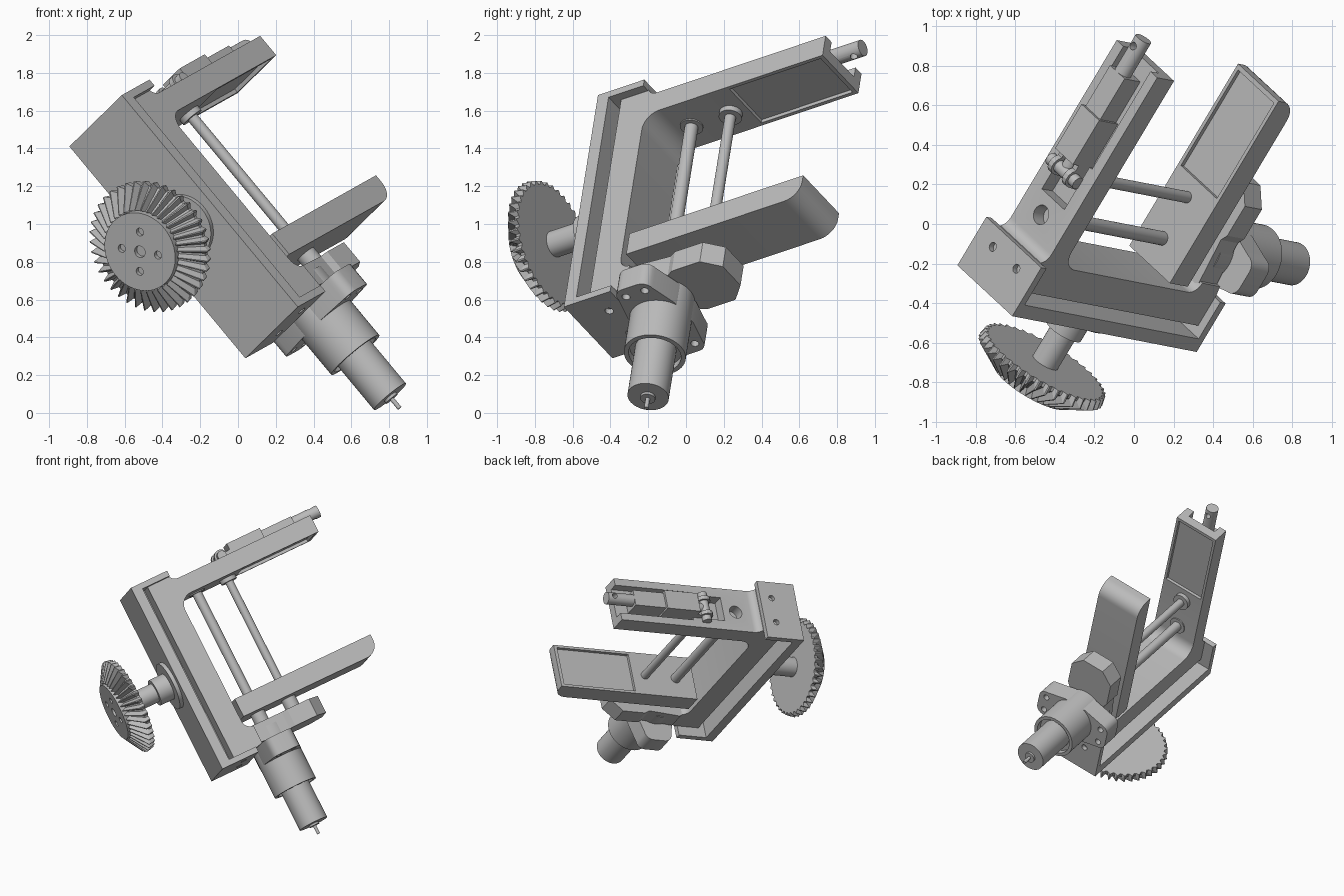
import bpy, bmesh
from math import pi, sin, cos
from mathutils import Matrix, Vector

if "Cube" in bpy.data.objects:
    bpy.data.objects.remove(bpy.data.objects["Cube"])

# Tilted frame: a runs along the rods, b along the fingers, c across the width
A = Vector((0.634, -0.123, -0.763)).normalized()
B = Vector((0.49, 0.826, 0.281))
B = (B - A * B.dot(A)).normalized()
C = A.cross(B)
FRAME = Matrix((A, B, C)).transposed().to_4x4()
MID = 0.64          # centre of the base width
FINGER_MID = 0.655  # centre of the finger width
AXIS = 0.255        # drive axis height along b
GEAR_A = -0.88      # middle of the base

grey = bpy.data.materials.new("machine grey")
grey.use_nodes = True
grey.diffuse_color = (0.5, 0.5, 0.5, 1)
grey.node_tree.nodes["Principled BSDF"].inputs["Base Color"].default_value = (0.5, 0.5, 0.5, 1)
parts = []


def finish(name, bm):
    bmesh.ops.recalc_face_normals(bm, faces=bm.faces[:])
    mesh = bpy.data.meshes.new(name)
    bm.to_mesh(mesh)
    bm.free()
    mesh.materials.append(grey)
    obj = bpy.data.objects.new(name, mesh)
    bpy.context.scene.collection.objects.link(obj)
    obj.matrix_world = FRAME
    parts.append(obj)
    return obj


def activate(obj):
    bpy.ops.object.select_all(action='DESELECT')
    obj.select_set(True)
    bpy.context.view_layer.objects.active = obj


def prism(name, pts, lo, hi, axis, mid=MID):
    """Extrude an outline along a (outline in b, c) or along c (outline in a, b)."""
    bm = bmesh.new()
    rings = []
    for w in (lo, hi):
        rings.append([bm.verts.new((w, u, mid + v) if axis == "a" else (u, v, mid + w))
                      for u, v in pts])
    bm.faces.new(rings[0])
    bm.faces.new(rings[1])
    n = len(pts)
    for i in range(n):
        j = (i + 1) % n
        bm.faces.new((rings[0][i], rings[0][j], rings[1][j], rings[1][i]))
    return finish(name, bm)


def box(name, a, b, half, mid=MID):
    outline = [(a[0], b[0]), (a[1], b[0]), (a[1], b[1]), (a[0], b[1])]
    return prism(name, outline, -half, half, "c", mid)


def cyl(name, axis, lo, hi, r, u, v, sides=40):
    """Cylinder along an axis; u, v are its other two coordinates in a, b, c order."""
    bm = bmesh.new()
    bmesh.ops.create_cone(bm, cap_ends=True, segments=sides, radius1=r, radius2=r, depth=hi - lo)
    m = (lo + hi) / 2
    turn, pos = {"a": (Matrix.Rotation(pi / 2, 4, 'Y'), (m, u, v)),
                 "b": (Matrix.Rotation(pi / 2, 4, 'X'), (u, m, v)),
                 "c": (Matrix.Identity(4), (u, v, m))}[axis]
    bmesh.ops.transform(bm, matrix=Matrix.Translation(pos) @ turn, verts=bm.verts[:])
    return finish(name, bm)


def cut(obj, *cutters):
    for c in cutters:
        c.hide_render = True
        mod = obj.modifiers.new("cut", 'BOOLEAN')
        mod.operation = 'DIFFERENCE'
        mod.solver = 'EXACT'
        mod.object = c
        activate(obj)
        bpy.ops.object.modifier_apply(modifier=mod.name)
        parts.remove(c)
        bpy.data.objects.remove(c)


def arc(ca, cb, r, start, end, n=8):
    return [(ca + r * cos(start + (end - start) * i / n),
             cb + r * sin(start + (end - start) * i / n)) for i in range(n + 1)]


# Base: bottom plate, two end walls and a core
box("base_plate", (-1.617, -0.148), (-0.222, -0.148), 0.233)
far_wall = box("base_far_wall", (-1.617, -1.575), (-0.222, 0.075), 0.233)
near_wall = box("base_near_wall", (-0.19, -0.148), (-0.222, 0.075), 0.233)
for wall, lo, hi in ((far_wall, -1.64, -1.585), (near_wall, -0.18, -0.13)):
    cut(wall, *[cyl("hole", "a", lo, hi, 0.023, -0.02, MID + s * 0.1, 20) for s in (-1, 1)])
box("base_core", (-1.58, -0.185), (-0.16, -0.08), 0.05)

# Inner body and fixed finger in one filleted profile
profile = [(-1.58, -0.098), (-0.185, -0.098), (-0.185, 0.075), (-0.2, 0.14), (-0.34, 0.14)]
profile += arc(-0.405, 0.14, 0.065, 0, -pi / 2)
profile += arc(-1.308, 0.173, 0.098, 1.5 * pi, pi)
profile += [(-1.406, 1.22), (-1.54, 1.22)]
profile += arc(-1.6, 0.135, 0.06, 0, -pi / 2 + 0.35, 5)
finger = prism("body_and_fixed_finger", profile, -0.172, 0.172, "c", FINGER_MID)
cut(finger,
    box("pad_pocket", (-1.428, -1.39), (0.61, 1.195), 0.152, FINGER_MID),
    box("trough", (-1.6, -1.475), (0.62, 1.3), 0.115, FINGER_MID),
    box("clevis_pocket", (-1.6, -1.455), (0.36, 0.63), 0.095, FINGER_MID),
    cyl("hole", "a", -1.6, -1.46, 0.05, AXIS, MID))

# Sliding finger with a rounded tip
profile = [(-0.573, 0.105), (-0.43, 0.105)] + arc(-0.53, 1.12, 0.1, 0, pi / 2) + [(-0.573, 1.22)]
slider = prism("sliding_finger", profile, -0.172, 0.172, "c", FINGER_MID)
cut(slider, box("pad_pocket", (-0.6, -0.55), (0.61, 1.195), 0.152, FINGER_MID))

# Screw and guide rod with bushings
for name, b, r, rim in (("lead_screw", AXIS, 0.036, -1.398), ("guide_rod", 0.507, 0.03, -1.375)):
    cyl(name, "a", -1.45, -0.3, r, b, MID, 24)
    cyl(name + "_bushing", "a", -1.43, rim, 0.062, b, MID, 32)
    cyl(name + "_collar", "a", -0.45, -0.35, 0.055, b, MID, 32)

# Motor mount
half = [(0.09, 0.11), (0.13, 0.17), (0.38, 0.15), (0.42, 0.172), (0.6, 0.172), (0.69, 0.085)]
prism("motor_mount", half + [(b, -c) for b, c in reversed(half)], -0.345, -0.21, "a")

# Clamp flange with rounded lugs and screw holes
lug = arc(AXIS + 0.05, 0.24, 0.06, 0, pi / 2, 5) + arc(AXIS - 0.05, 0.24, 0.06, pi / 2, pi, 5)
flange = [(AXIS + 0.15, 0.09)] + lug + [(AXIS - 0.15, 0.09)]
flange += [(b, -c) for b, c in reversed(flange)]
clamp = prism("clamp_flange", flange, -0.2, -0.06, "a")
cut(clamp, *[cyl("hole", "a", -0.1, 0, 0.022, AXIS + t * 0.06, MID + s * 0.24, 16)
             for s in (-1, 1) for t in (-1, 1)])

# Motor
housing = cyl("motor_housing", "a", -0.3, 0.18, 0.165, AXIS, MID, 56)
cut(housing, cyl("bore", "a", 0.14, 0.3, 0.14, AXIS, MID, 56))
cyl("motor_body", "a", 0.1, 0.47, 0.11, AXIS, MID, 48)
cyl("motor_boss", "a", 0.46, 0.485, 0.04, AXIS, MID, 24)
cyl("motor_pin", "a", 0.48, 0.55, 0.012, AXIS, MID, 12)

# Linear actuator on the fixed finger
box("actuator_body", (-1.625, -1.47), (0.6, 0.87), 0.075)
box("actuator_sleeve", (-1.605, -1.48), (0.86, 1.12), 0.062)
rod = cyl("actuator_rod", "b", 1.1, 1.33, 0.045, -1.56, MID, 28)
cut(rod, cyl("hole", "a", -1.7, -1.4, 0.02, 1.28, MID, 16))
for s in (-1, 1):
    clevis = [(-1.45, 0.46), (-1.45, 0.62), (-1.58, 0.62)] + arc(-1.56, 0.52, 0.05, 0.6 * pi, 1.5 * pi, 6)
    prism("clevis_plate", clevis, s * 0.06 - 0.015, s * 0.06 + 0.015, "c")
cyl("clevis_pin", "c", MID - 0.115, MID + 0.115, 0.034, -1.56, 0.52, 20)
cyl("actuator_eye", "b", 0.5, 0.62, 0.035, -1.55, MID, 20)

# Gear shaft
cyl("shaft_collar", "b", -0.25, -0.2, 0.18, GEAR_A, MID, 48)
cyl("shaft_sleeve", "b", -0.36, -0.24, 0.1, GEAR_A, MID, 40)
cyl("gear_shaft", "b", -0.58, -0.3, 0.072, GEAR_A, MID, 40)

# Bevel gear: each ring gives (root radius, root b, tip radius, tip b, twist)
TEETH = 40
rings = [(0.33, -0.55, 0.35, -0.55, 0), (0.33, -0.575, 0.36, -0.6, 0),
         (0.215, -0.655, 0.225, -0.688, 0.07)]
bm = bmesh.new()
loops = []
for r0, b0, r1, b1, twist in rings:
    loop = []
    for i in range(TEETH * 4):
        tip = i % 4 in (1, 2)
        t = 2 * pi * (i + (0.25 if i % 4 == 1 else -0.25 if i % 4 == 2 else 0)) / (TEETH * 4) + twist
        r, b = (r1, b1) if tip else (r0, b0)
        loop.append(bm.verts.new((GEAR_A + r * cos(t), b, MID + r * sin(t))))
    loops.append(loop)
for lo, hi in zip(loops, loops[1:]):
    for i in range(TEETH * 4):
        j = (i + 1) % (TEETH * 4)
        bm.faces.new((lo[i], lo[j], hi[j], hi[i]))
bm.faces.new(loops[0])
bm.faces.new(loops[-1])
finish("bevel_gear", bm)

# Gear face with bolt circle
face = cyl("gear_face", "b", -0.695, -0.6, 0.215, GEAR_A, MID, 64)
cut(face, cyl("hole", "b", -0.8, -0.67, 0.032, GEAR_A, MID, 24),
    *[cyl("hole", "b", -0.8, -0.67, 0.022, GEAR_A + 0.11 * cos(k * pi / 2 + 0.75),
          MID + 0.11 * sin(k * pi / 2 + 0.75), 16) for k in range(4)])

# Smooth round walls, keep corners sharp
for part in parts:
    activate(part)
    bpy.ops.object.shade_smooth_by_angle(angle=0.45)
